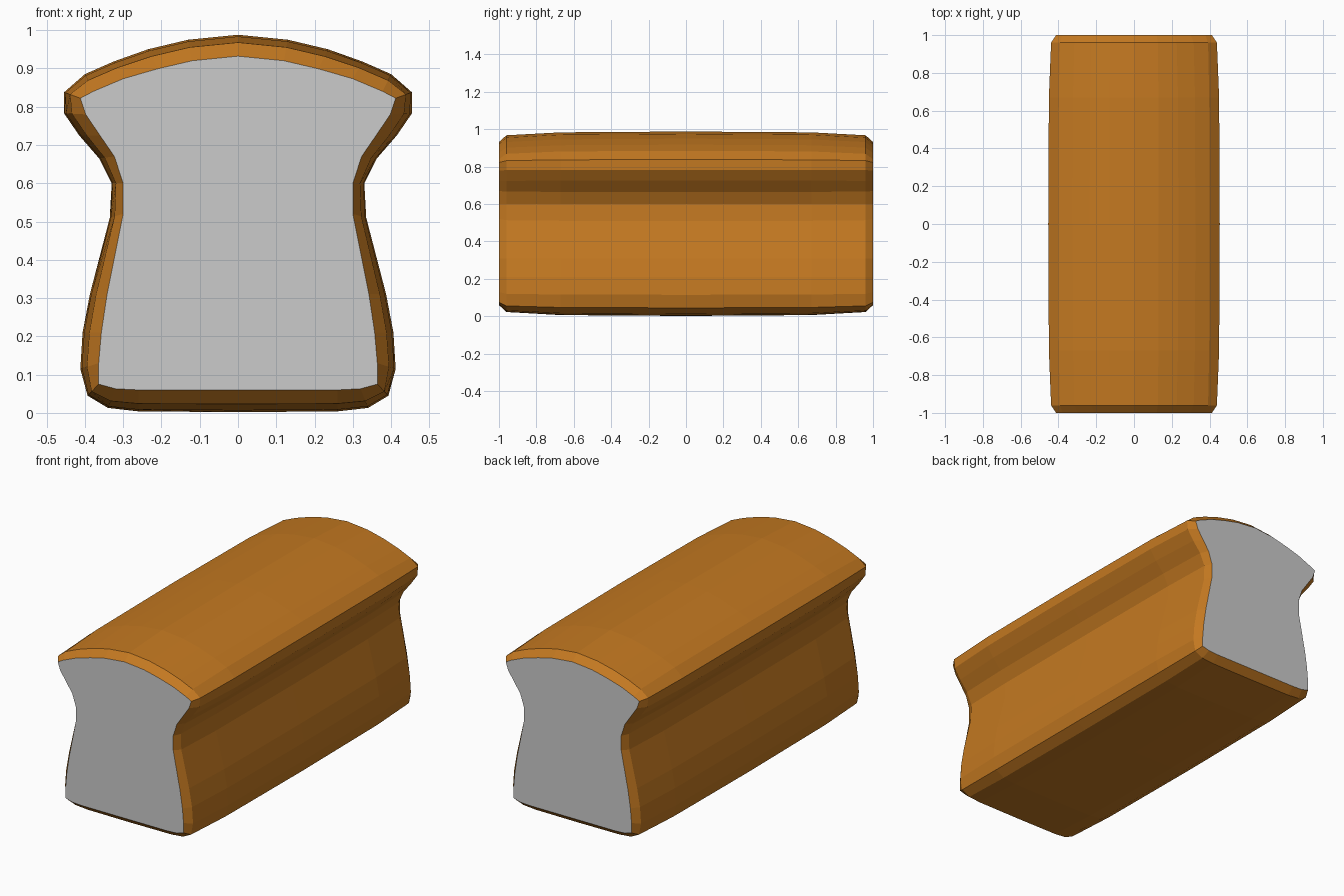
import bpy, bmesh

if "Cube" in bpy.data.objects:
    bpy.data.objects.remove(bpy.data.objects["Cube"])

# Right half of the loaf cross-section, bottom centre to top centre:
# (x, z) at the middle of the loaf, and the matching point on the cut end
MIDDLE = [(0, 0.002), (0.26, 0.004), (0.34, 0.013), (0.393, 0.045), (0.412, 0.115),
          (0.406, 0.21), (0.387, 0.31), (0.335, 0.51), (0.33, 0.60), (0.363, 0.665),
          (0.415, 0.725), (0.454, 0.782), (0.454, 0.838), (0.40, 0.885), (0.325, 0.918),
          (0.235, 0.95), (0.13, 0.975), (0, 0.988)]
END = [(0, 0.06), (0.26, 0.06), (0.32, 0.063), (0.364, 0.075), (0.364, 0.13),
       (0.357, 0.21), (0.342, 0.31), (0.30, 0.52), (0.30, 0.60), (0.323, 0.67),
       (0.36, 0.724), (0.398, 0.78), (0.412, 0.822), (0.378, 0.84), (0.30, 0.873),
       (0.21, 0.899), (0.12, 0.92), (0, 0.932)]

# (y, blend towards the end outline)
STATIONS = [(-1, 1), (-0.96, 0.36), (-0.67, 0.08), (0, 0), (0.67, 0.08), (0.96, 0.36), (1, 1)]


def outline(y, t):
    half = [(a[0] + (b[0] - a[0]) * t, y, a[1] + (b[1] - a[1]) * t)
            for a, b in zip(MIDDLE, END)]
    return half + [(-x, y, z) for x, y, z in half[-2:0:-1]]


def finish(name, bm, mat=None):
    mesh = bpy.data.meshes.new(name)
    bm.to_mesh(mesh)
    bm.free()
    obj = bpy.data.objects.new(name, mesh)
    bpy.context.collection.objects.link(obj)
    if mat:
        mesh.materials.append(mat)
    return obj


brown = bpy.data.materials.new("crust_brown")
brown.diffuse_color = (0.55, 0.19, 0.015, 1)
brown.use_nodes = True
brown.node_tree.nodes["Principled BSDF"].inputs["Base Color"].default_value = brown.diffuse_color

# Crust: outlines bridged along the loaf
bm = bmesh.new()
rings = [[bm.verts.new(p) for p in outline(y, t)] for y, t in STATIONS]
n = len(rings[0])
for r, s in zip(rings, rings[1:]):
    for i in range(n):
        j = (i + 1) % n
        bm.faces.new((r[i], r[j], s[j], s[i]))
# Outward normals, judged from the first bottom face
bm.normal_update()
bm.faces.ensure_lookup_table()
if bm.faces[n * 2].normal.z > 0:
    bmesh.ops.reverse_faces(bm, faces=bm.faces[:])
finish("crust", bm, brown)

# Crumb: the flat grey faces at both ends
for name, y in (("front_crumb", -1), ("back_crumb", 1)):
    bm = bmesh.new()
    face = bm.faces.new([bm.verts.new(p) for p in outline(y, 1)])
    face.normal_update()
    if face.normal.y * y < 0:
        face.normal_flip()
    finish(name, bm)
